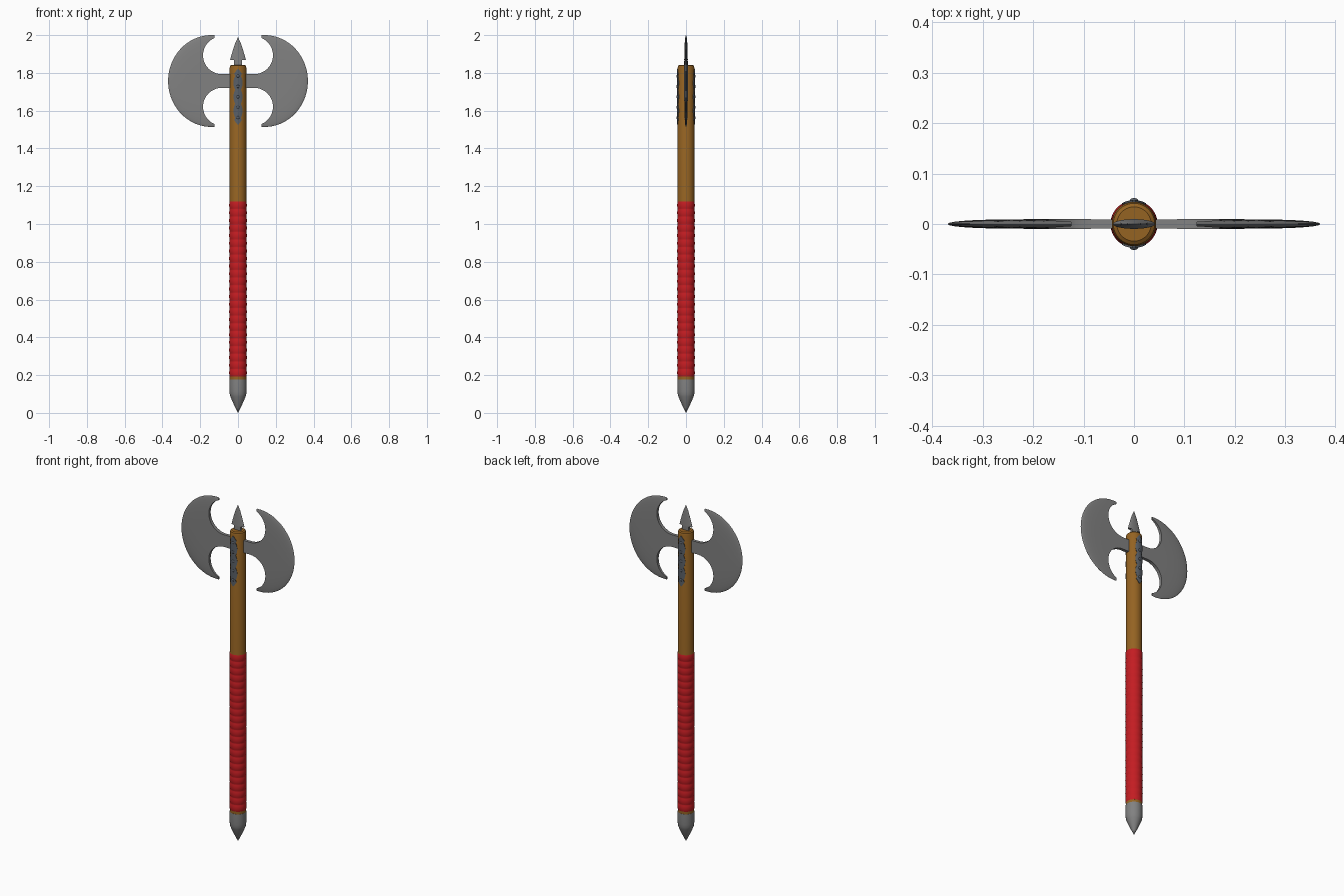
import bpy, bmesh, math
from mathutils import Matrix

if "Cube" in bpy.data.objects:
    bpy.data.objects.remove(bpy.data.objects["Cube"])


def mat(name, rgb):
    m = bpy.data.materials.new(name)
    m.diffuse_color = (*rgb, 1)
    m.use_nodes = True
    m.node_tree.nodes["Principled BSDF"].inputs["Base Color"].default_value = m.diffuse_color
    return m


WOOD = mat("brown wood", (0.30, 0.125, 0.016))
RED = mat("red wrap", (0.55, 0.012, 0.016))
STEEL = mat("grey steel", (0.22, 0.22, 0.22))
IRON = mat("dark iron", (0.10, 0.115, 0.135))


def finish(name, bm, material, angle=35):
    bmesh.ops.remove_doubles(bm, verts=bm.verts, dist=1e-5)
    bmesh.ops.dissolve_degenerate(bm, edges=bm.edges, dist=1e-6)
    bmesh.ops.recalc_face_normals(bm, faces=bm.faces)
    me = bpy.data.meshes.new(name)
    bm.to_mesh(me)
    bm.free()
    ob = bpy.data.objects.new(name, me)
    bpy.context.collection.objects.link(ob)
    me.materials.append(material)
    bpy.ops.object.select_all(action='DESELECT')
    ob.select_set(True)
    bpy.context.view_layer.objects.active = ob
    bpy.ops.object.shade_smooth_by_angle(angle=math.radians(angle))
    return ob


def grid(bm, rows):
    """Skin neighbouring rows of points with quads."""
    vs = [[bm.verts.new(p) for p in row] for row in rows]
    for a, b in zip(vs, vs[1:]):
        for i in range(len(a) - 1):
            bm.faces.new((a[i], a[i + 1], b[i + 1], b[i]))


def lathe(name, profile, material, n=40, sy=1.0, angle=35):
    bm = bmesh.new()
    ring = [2 * math.pi * i / n for i in range(n + 1)]
    grid(bm, [[(r * math.cos(a), r * math.sin(a) * sy, z) for a in ring] for r, z in profile])
    return finish(name, bm, material, angle)


def box(name, size, centre, material):
    bm = bmesh.new()
    bmesh.ops.create_cube(bm, size=1, matrix=Matrix.Translation(centre) @ Matrix.Diagonal((*size, 1)))
    return finish(name, bm, material)


# wooden shaft with a rounded top edge
lathe("shaft", [(0, 0.15), (0.044, 0.15), (0.044, 1.828), (0.041, 1.838), (0.034, 1.843), (0, 1.843)], WOOD)

# steel butt point
lathe("butt_point", [(0, 0), (0.013, 0.026), (0.027, 0.055), (0.04, 0.086), (0.0435, 0.098), (0.0448, 0.115),
                     (0.0452, 0.15), (0.0445, 0.178), (0, 0.178)], STEEL)

# red grip: bulging wrapped bands
BANDS, Z0, Z1 = 23, 0.192, 1.12
step = (Z1 - Z0) / BANDS
prof = [(0.04, Z0)]
for k in range(BANDS):
    for s in (0.02, 0.15, 0.35, 0.5, 0.65, 0.85, 0.98):
        prof.append((0.0435 + 0.0032 * math.sin(math.pi * s) ** 0.6, Z0 + step * (k + s)))
prof.append((0.04, Z1))
lathe("grip_wrap", prof, RED)

# two crescent blades, lens shaped so the cutting edge is thin
ZC, CX, RX, RZ = 1.757, 0.14, 0.23, 0.243


def inner_x(dz):
    u = abs(dz) - 0.136
    if u < -0.1:
        return 0.085
    x = 0.085 + math.sqrt(max(0, 0.01 - u * u))
    return max(x, 0.124) if u > 0 else x


def half_thick(x, dz):
    r2 = ((x - CX) / RX) ** 2 + (dz / RZ) ** 2
    return 0.0095 * math.sqrt(max(0, 1 - r2 * r2))


heights = [RZ * math.sin(math.pi * (i / 72 - 0.5)) for i in range(73)]
heights += [s * d for s in (-1, 1) for d in (0.036, 0.0365, 0.038, 0.041)]
heights.sort()
for side, label in ((-1, "left"), (1, "right")):
    bm = bmesh.new()
    rows = []
    for dz in heights:
        a = inner_x(dz)
        b = max(CX + RX * math.sqrt(max(0, 1 - (dz / RZ) ** 2)), a)
        xs = [a + (b - a) * math.sin(math.pi / 2 * i / 10) for i in range(11)]
        front = [(side * x, -half_thick(x, dz), ZC + dz) for x in xs]
        back = [(x, -y, z) for x, y, z in reversed(front)]
        rows.append(front + back + front[:1])
    grid(bm, rows)
    finish("blade_" + label, bm, STEEL)

# neck bar through the shaft joining the blades
box("blade_neck", (0.23, 0.018, 0.072), (0, 0, ZC), STEEL)

# flat arrow-shaped top spike on a short stem
box("spike_stem", (0.04, 0.014, 0.045), (0, 0, 1.858), STEEL)
lathe("top_spike", [(0, 1.878), (0.042, 1.868), (0.036, 1.89), (0.027, 1.92), (0.015, 1.957), (0, 1.99)],
      STEEL, n=24, sy=0.23)

# scalloped iron plates with rivets, front and back
PZ, PH = 1.673, 0.147
for side, label in ((-1, "front"), (1, "back")):
    bm = bmesh.new()
    rows = []
    for i in range(49):
        t = i / 24 - 1
        w = 0.016 + 0.009 * abs(math.cos(2 * math.pi * t))
        w = min(w, 0.003 + 0.11 * (1 - abs(t)))
        angs = [w / 0.047 * (j / 4 - 1) for j in range(9)]
        pts = [(r * math.sin(a), side * r * math.cos(a), PZ + PH * t)
               for r, a in [(0.042, angs[0])] + [(0.0475, a) for a in angs] + [(0.042, angs[-1])]]
        rows.append(pts)
    grid(bm, rows)
    for row in (rows[0], rows[-1]):
        bm.faces.new([bm.verts.new(p) for p in row])
    finish("plate_" + label, bm, IRON)
    bm = bmesh.new()
    for k in range(5):
        m = Matrix.Translation((0, side * 0.047, PZ + 0.055 * (k - 2))) @ Matrix.Diagonal((1, 0.55, 1, 1))
        bmesh.ops.create_uvsphere(bm, u_segments=14, v_segments=8, radius=0.008, matrix=m)
    finish("rivets_" + label, bm, IRON)
